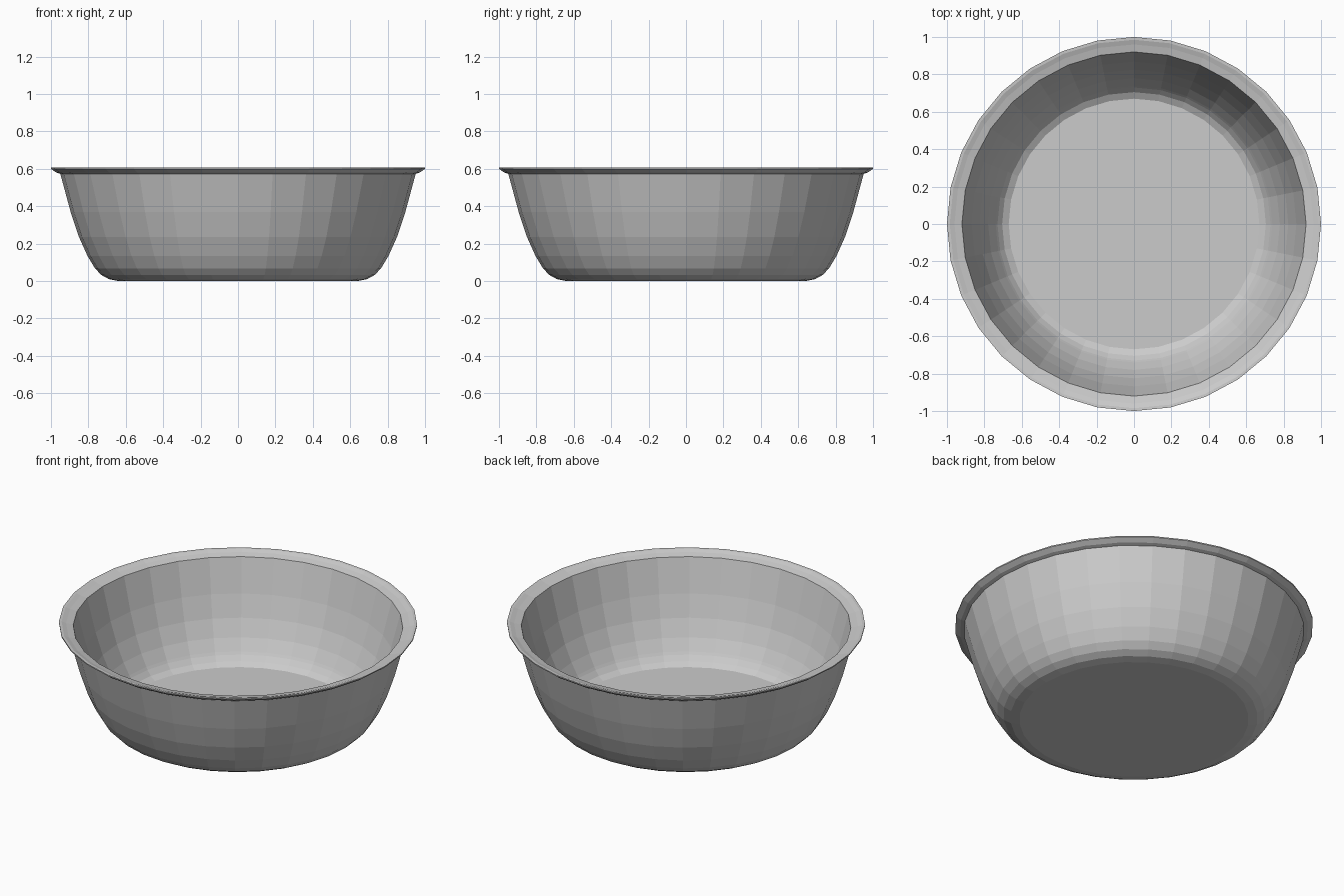
import bpy, bmesh, math

if "Cube" in bpy.data.objects:
    bpy.data.objects.remove(bpy.data.objects["Cube"])

SIDES = 32

# Closed profile (radius, height): outside from base to lip, then inside down to floor
profile = [
    (0.64, 0.0), (0.69, 0.01), (0.73, 0.032), (0.765, 0.068), (0.805, 0.135),
    (0.85, 0.235), (0.895, 0.37), (0.95, 0.573),
    (0.972, 0.58), (1.0, 0.6), (1.0, 0.607), (0.985, 0.606), (0.96, 0.597), (0.92, 0.587),
    (0.868, 0.385), (0.825, 0.255), (0.78, 0.155), (0.74, 0.087),
    (0.73, 0.072), (0.705, 0.043), (0.67, 0.023),
]

# Basin body: lathe the profile
bm = bmesh.new()
rings = []
for r, z in profile:
    rings.append([bm.verts.new((r * math.cos(2 * math.pi * i / SIDES),
                                r * math.sin(2 * math.pi * i / SIDES), z))
                  for i in range(SIDES)])
for a, b in zip(rings, rings[1:]):
    for i in range(SIDES):
        j = (i + 1) % SIDES
        bm.faces.new((a[i], a[j], b[j], b[i]))

# Flat base and inner floor
bm.faces.new(rings[0][::-1])
bm.faces.new(rings[-1])
bmesh.ops.recalc_face_normals(bm, faces=bm.faces)

mesh = bpy.data.meshes.new("basin")
bm.to_mesh(mesh)
bm.free()
basin = bpy.data.objects.new("basin", mesh)
bpy.context.collection.objects.link(basin)
